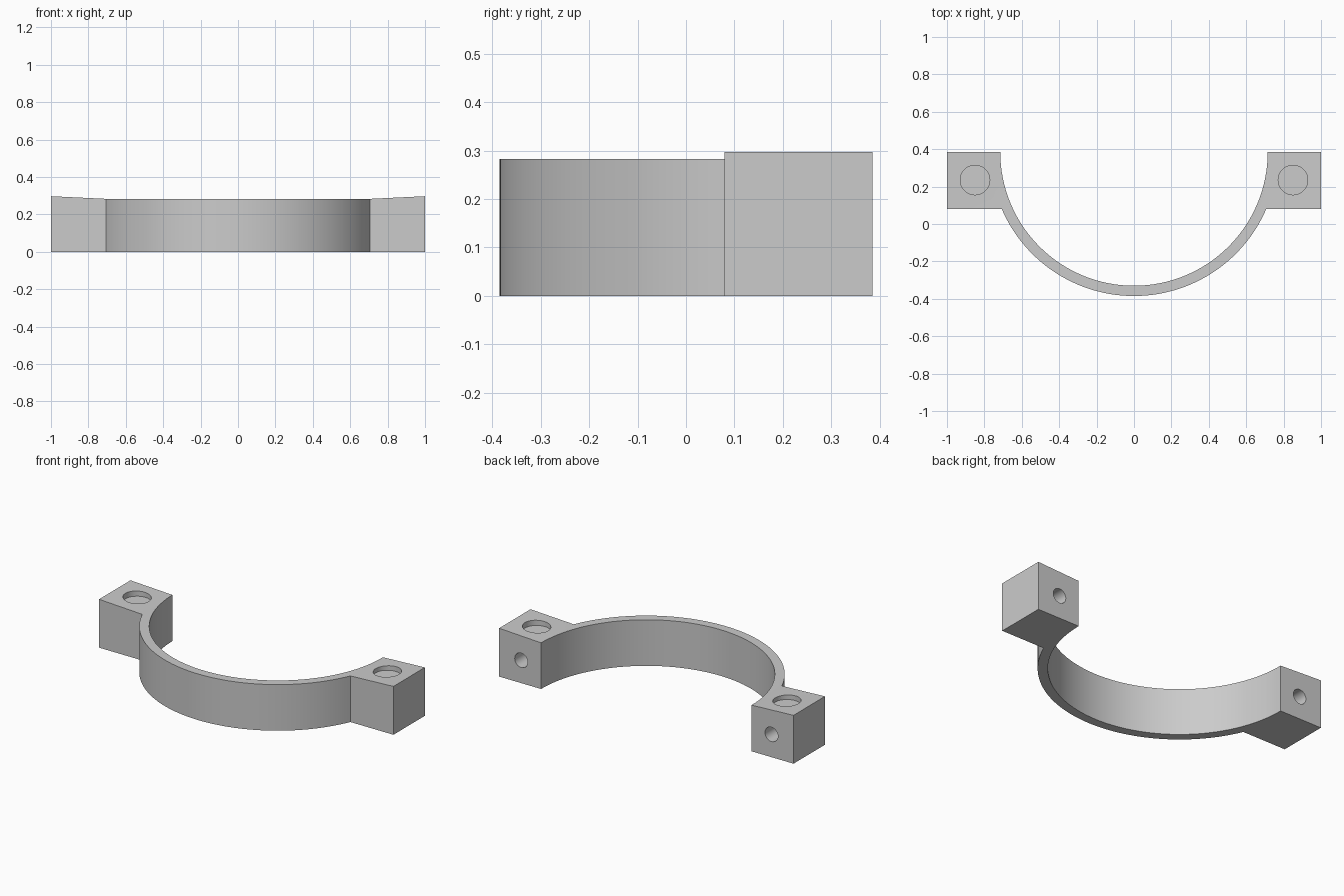
import bpy, bmesh, math
from mathutils import Matrix

cube = bpy.data.objects.get("Cube")
if cube:
    bpy.data.objects.remove(cube, do_unlink=True)

BACK, LUG_FRONT = 0.385, 0.08      # y of the flat back and of the lug fronts
R_IN, R_OUT = 0.715, 0.77          # band radii, centred on the back plane
BAND_TOP, LUG_TOP = 0.283, 0.297
HOLE_X = 0.85
CORNER = math.sqrt(R_OUT ** 2 - (BACK - LUG_FRONT) ** 2)
ARC_STEPS = 64

grey = bpy.data.materials.new("plain grey")
grey.use_nodes = True
colour = (0.6, 0.6, 0.6, 1)
grey.diffuse_color = colour
grey.node_tree.nodes["Principled BSDF"].inputs["Base Color"].default_value = colour


def arc(radius, start, end):
    """Points on an arc about the middle of the back plane."""
    for i in range(ARC_STEPS + 1):
        a = start + (end - start) * i / ARC_STEPS
        yield radius * math.cos(a), BACK + radius * math.sin(a)


def finish(name, bm):
    bmesh.ops.recalc_face_normals(bm, faces=bm.faces)
    mesh = bpy.data.meshes.new(name)
    bm.to_mesh(mesh)
    bm.free()
    mesh.materials.append(grey)
    obj = bpy.data.objects.new(name, mesh)
    bpy.context.collection.objects.link(obj)
    return obj


# Half-ring band with a square lug at each end, drawn as one outline
tip = math.asin((LUG_FRONT - BACK) / R_OUT)
outline = [(-1, BACK), (-1, LUG_FRONT)]
outline += arc(R_OUT, -math.pi - tip, tip)
outline += [(1, LUG_FRONT), (1, BACK)]
outline += arc(R_IN, 0, -math.pi)

bm = bmesh.new()
base = bm.faces.new([bm.verts.new((x, y, 0)) for x, y in outline])
top = bmesh.ops.extrude_face_region(bm, geom=[base], use_keep_orig=True)
for v in top["geom"]:
    if isinstance(v, bmesh.types.BMVert):
        v.co.z = BAND_TOP

# Crease the top where the lugs start, then slope them up to the ends
for side in (-1, 1):
    bmesh.ops.bisect_plane(bm, geom=bm.verts[:] + bm.edges[:] + bm.faces[:],
                           dist=0.0002, plane_co=(side * CORNER, 0, 0),
                           plane_no=(1, 0, 0))
slope = (LUG_TOP - BAND_TOP) / (1 - CORNER)
for v in bm.verts:
    if v.co.z > BAND_TOP / 2:
        v.co.z += slope * max(0, abs(v.co.x) - CORNER)
clamp = finish("half_ring_clamp", bm)


# Round pockets in the lug tops and screw holes in the back faces
def cut_hole(centre, radius, depth, turn):
    bm = bmesh.new()
    bmesh.ops.create_cone(bm, cap_ends=True, segments=48, radius1=radius,
                          radius2=radius, depth=depth * 2,
                          matrix=Matrix.Translation(centre) @ Matrix.Rotation(turn, 4, "X"))
    cutter = finish("hole_cutter", bm)
    cutter.hide_render = True
    mod = clamp.modifiers.new("hole", "BOOLEAN")
    mod.operation = "DIFFERENCE"
    mod.solver = "EXACT"
    mod.object = cutter
    bpy.context.view_layer.objects.active = clamp
    bpy.ops.object.modifier_apply(modifier=mod.name)
    bpy.data.objects.remove(cutter, do_unlink=True)


for side in (-1, 1):
    cut_hole((side * HOLE_X, 0.235, 0.29), 0.079, 0.03, 0)
    cut_hole((side * HOLE_X, BACK, 0.14), 0.044, 0.2, math.pi / 2)

bpy.ops.object.select_all(action="DESELECT")
clamp.select_set(True)
bpy.context.view_layer.objects.active = clamp
bpy.ops.object.shade_smooth_by_angle(angle=math.radians(25))
